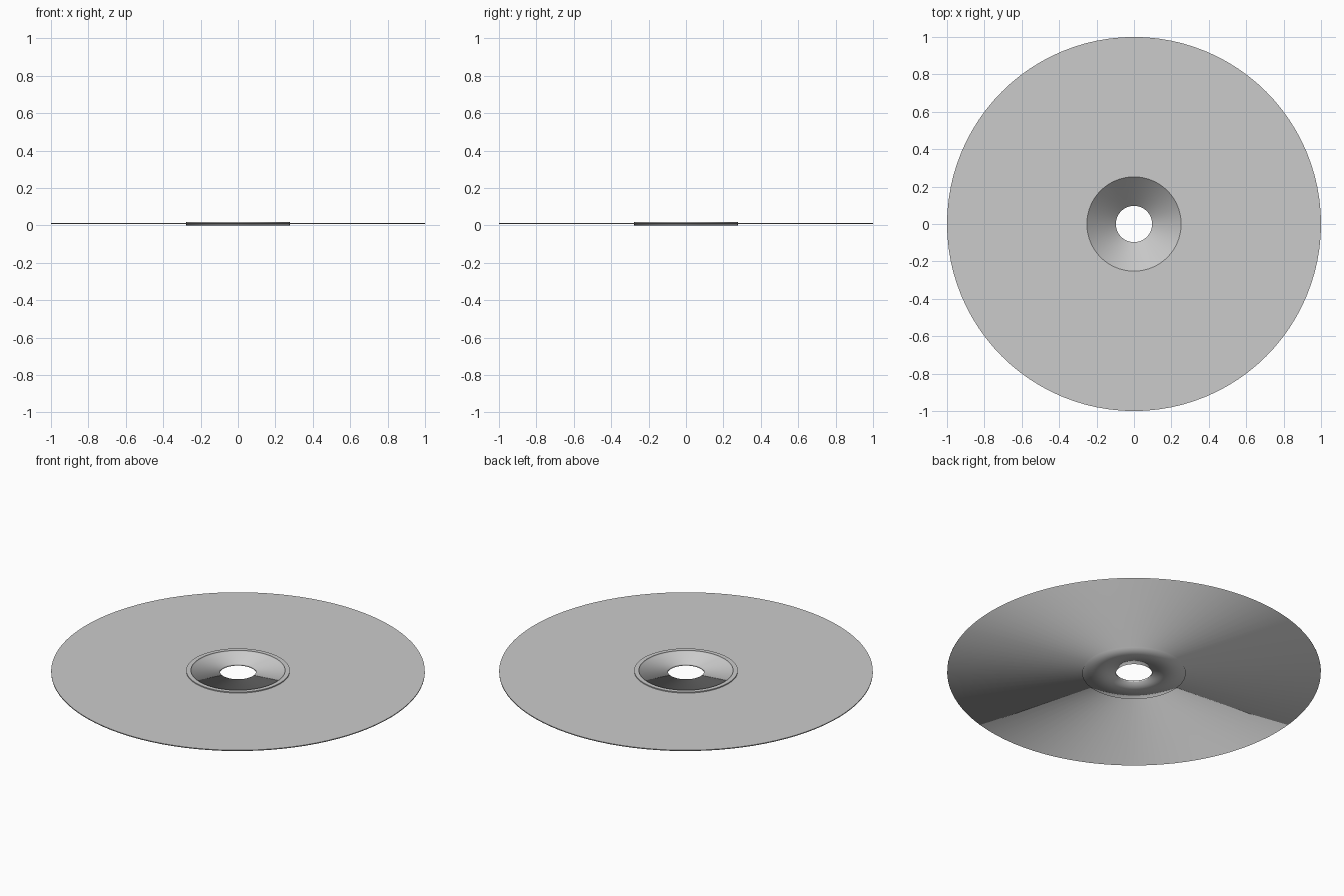
import bpy, bmesh, math

if "Cube" in bpy.data.objects:
    bpy.data.objects.remove(bpy.data.objects["Cube"])

SEG = 96


def lathe(name, profile, sharp):
    """Spin a closed (radius, z) profile about z; sharp lists the profile points kept crisp."""
    bm = bmesh.new()
    rings = []
    for r, z in profile:
        rings.append([bm.verts.new((r * math.cos(2 * math.pi * i / SEG),
                                    r * math.sin(2 * math.pi * i / SEG), z)) for i in range(SEG)])
    n = len(rings)
    for k in range(n):
        a, b = rings[k], rings[(k + 1) % n]
        for i in range(SEG):
            j = (i + 1) % SEG
            bm.faces.new((a[i], a[j], b[j], b[i])).smooth = True
    for k in sharp:
        for i in range(SEG):
            bm.edges.get((rings[k][i], rings[k][(i + 1) % SEG])).smooth = False
    bmesh.ops.recalc_face_normals(bm, faces=bm.faces)
    mesh = bpy.data.meshes.new(name)
    bm.to_mesh(mesh)
    bm.free()
    obj = bpy.data.objects.new(name, mesh)
    bpy.context.collection.objects.link(obj)
    return obj


# One closed section: raised hub with a soft dished centre, thin flat disc around it
profile = [
    (0.097, 0.000),  # hole, bottom
    (0.277, 0.000),  # hub rim, bottom
    (0.277, 0.007),  # disc underside, inner
    (1.000, 0.007),  # disc underside, outer
    (1.000, 0.012),  # disc top, outer
    (0.277, 0.012),  # disc top, inner
    (0.277, 0.018),  # hub ring, outer
    (0.252, 0.018),  # hub ring, inner
    (0.252, 0.010),  # dish, outer
    (0.097, 0.010),  # hole, top
]
lathe("disc_with_hub", profile, sharp=(4, 5, 6, 7))
